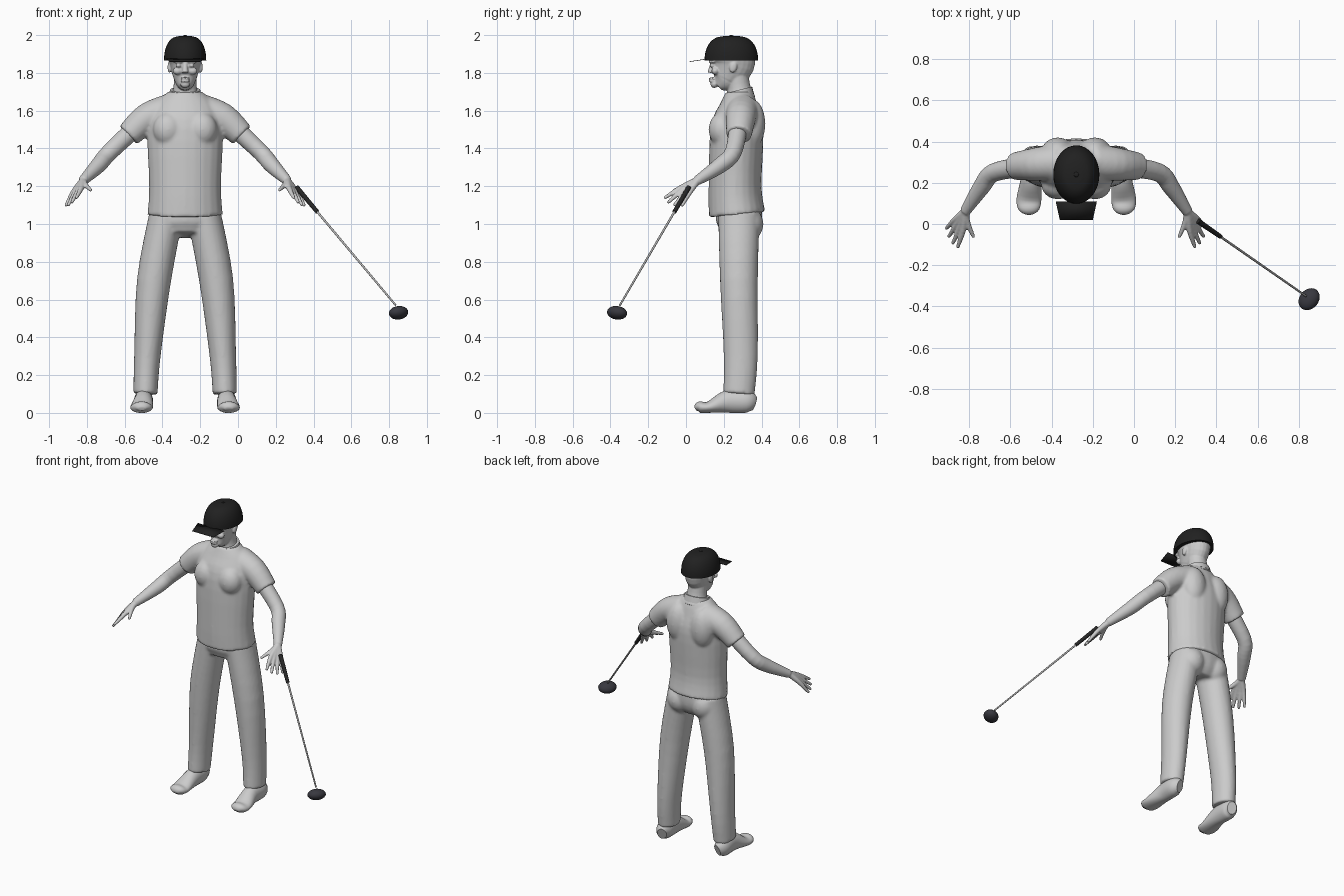
import bpy, bmesh, math
from mathutils import Vector, Matrix

if "Cube" in bpy.data.objects:
    bpy.data.objects.remove(bpy.data.objects["Cube"])

CENTRE = -.28  # the figure's own mirror plane
SIDES = {"left": 1, "right": -1}
ACROSS, UP = Vector((0, 1, 0)), Vector((0, 0, 1))


def material(name, red, green, blue):
    mat = bpy.data.materials.new(name)
    mat.use_nodes = True
    mat.diffuse_color = (red, green, blue, 1)
    shader = mat.node_tree.nodes["Principled BSDF"]
    shader.inputs["Base Color"].default_value = (red, green, blue, 1)
    return mat


grey = material("plain grey", .6, .6, .6)
black = material("cap black", .015, .015, .015)
charcoal = material("grip charcoal", .02, .02, .02)
steel = material("shaft steel", .45, .45, .45)
slate = material("club head slate", .04, .04, .05)


def spline(rings, steps=4):
    """Smooth in-between rings along a Catmull-Rom curve."""
    rings = [Vector(ring) for ring in rings]
    padded = [rings[0], *rings, rings[-1]]
    for before, start, end, after in zip(padded, padded[1:], padded[2:], padded[3:]):
        leave, arrive = (end - before) / 2, (after - start) / 2
        for step in range(steps):
            t = step / steps
            ease = t * t * (3 - 2 * t)
            yield (start.lerp(end, ease) + leave * t * (1 - t) ** 2
                   - arrive * t * t * (1 - t))
    yield rings[-1]


def loft(bm, rings, side=1, reference=ACROSS, sides=24, centre=CENTRE):
    """Closed tube; a ring is x, y, z and one radius, or a width and a depth."""
    rings = list(spline(rings))
    points = [ring.xyz for ring in rings]
    last = len(points) - 1
    loops, faces = [], []
    for i, ring in enumerate(rings):
        along = (points[min(i + 1, last)] - points[max(i - 1, 0)]).normalized()
        wide = reference.cross(along).normalized()
        deep = along.cross(wide)
        loop = []
        for k in range(sides):
            angle = math.tau * k / sides
            p = points[i] + wide * ring[3] * math.cos(angle) + deep * ring[-1] * math.sin(angle)
            loop.append(bm.verts.new((centre + side * p.x, p.y, p.z)))
        loops.append(loop)
    faces += [bm.faces.new(loops[0]), bm.faces.new(loops[-1])]
    for low, high in zip(loops, loops[1:]):
        for k in range(sides):
            faces.append(bm.faces.new((low[k - 1], low[k], high[k], high[k - 1])))
    bmesh.ops.recalc_face_normals(bm, faces=faces)


def blob(bm, location, size, side=1, turn=Matrix(), centre=CENTRE):
    x, y, z = location
    place = Matrix.Translation((centre + side * x, y, z))
    bmesh.ops.create_uvsphere(bm, u_segments=24, v_segments=16, radius=1,
                              matrix=place @ turn @ Matrix.Diagonal((*size, 1)))


def finish(bm, name, mat, voxel=0):
    """Make the object; a voxel size fuses overlapping volumes into one skin."""
    mesh = bpy.data.meshes.new(name)
    bm.to_mesh(mesh)
    bm.free()
    obj = bpy.data.objects.new(name, mesh)
    bpy.context.collection.objects.link(obj)
    mesh.materials.append(mat)
    if voxel:
        fuse = obj.modifiers.new("fuse", "REMESH")
        fuse.mode, fuse.voxel_size, fuse.use_smooth_shade = "VOXEL", voxel, True
        soften = obj.modifiers.new("soften", "SMOOTH")
        soften.iterations = 4
    else:
        bpy.ops.object.select_all(action="DESELECT")
        obj.select_set(True)
        bpy.context.view_layer.objects.active = obj
        bpy.ops.object.shade_smooth_by_angle(angle=math.radians(40))
    return obj


# Shirt: trunk, sleeves, chest and shoulder blades
bm = bmesh.new()
loft(bm, [(0, .27, 1.05, .2, .15), (0, .26, 1.2, .19, .14), (0, .27, 1.5, .2, .14),
          (0, .28, 1.63, .16, .1), (0, .28, 1.7, .09, .07)])
for side in SIDES.values():
    loft(bm, [(.08, .3, 1.6, .09), (.2, .29, 1.56, .08), (.3, .28, 1.47, .067)], side)
    blob(bm, (.09, .19, 1.5), (.08, .07, .09), side)
    blob(bm, (.09, .35, 1.53), (.08, .07, .13), side)
finish(bm, "shirt", grey, voxel=.01)

# Collar: slim band, higher at the back
bm = bmesh.new()
loft(bm, [(0, .28, 1.67, .09, .08), (0, .28, 1.71, .08, .07)])
for vert in bm.verts:
    vert.co.z += (vert.co.y - .28) / 4
finish(bm, "collar", grey)

# Trousers: hips, seat and legs
bm = bmesh.new()
loft(bm, [(0, .28, 1.09, .18, .12), (0, .28, 1, .19, .12), (0, .27, .94, .15, .09)])
for side in SIDES.values():
    blob(bm, (.09, .31, 1), (.09, .1, .1), side)
    loft(bm, [(.21, .28, .1, .064, .083), (.2, .29, .3, .07, .09),
              (.165, .28, .7, .09, .1), (.1, .28, 1.05, .09, .11)], side)
finish(bm, "trousers", grey, voxel=.01)

for label, side in SIDES.items():
    # Shoe, from heel to toe
    bm = bmesh.new()
    loft(bm, [(.21, .36, .05, .03, .04), (.22, .32, .06, .05, .06), (.22, .22, .06, .05, .06),
              (.23, .12, .03, .06, .03), (.23, .07, .03, .05, .03), (.23, .05, .02, .02, .01)],
         side, UP)
    finish(bm, label + "_shoe", grey)

    # Arm
    bm = bmesh.new()
    loft(bm, [(.24, .28, 1.53, .05), (.4, .25, 1.38, .045), (.46, .18, 1.31, .042),
              (.54, .06, 1.23, .026)], side)

    # Hand: the thumb, then four fingers fanned from index to little finger
    wrist = Vector((.54, .06, 1.23))
    digits = [(Vector((.53, .01, 1.21)), Vector((.5, -.06, 1.18)))]
    for finger in range(4):
        fan = finger / 3
        knuckle = Vector((.55, -.03, 1.19)).lerp(Vector((.59, .02, 1.17)), fan)
        tip = Vector((.575, -.11, 1.14)).lerp(Vector((.63, -.02, 1.1)), fan)
        digits.append((knuckle, knuckle.lerp(tip, 1 + math.sin(math.pi * fan) / 5)))
    for knuckle, tip in digits:
        loft(bm, [(*wrist, .02), (*knuckle, .015), (*tip, .009)], side, sides=12)
        blob(bm, tip, (.009, .009, .009), side)
    finish(bm, label + "_arm", grey, voxel=.005)

# Head: neck, skull and jaw, nose, lips, chin
bm = bmesh.new()
loft(bm, [(0, .29, 1.66, .08), (0, .28, 1.72, .062), (0, .27, 1.8, .06)])
loft(bm, [(0, .17, 1.73, .03), (0, .21, 1.77, .06, .08), (0, .24, 1.84, .08, .12),
          (0, .24, 1.9, .09, .12), (0, .24, 1.97, .05, .07)][1:])
loft(bm, [(0, .17, 1.73, .03, .03), (0, .2, 1.76, .055, .07), (0, .22, 1.8, .06, .09)])
loft(bm, [(0, .14, 1.85, .01), (0, .13, 1.8, .018)])
for height in (1.77, 1.757):
    blob(bm, (0, .14, height), (.025, .02, .007))
blob(bm, (0, .15, 1.74), (.025, .02, .02))

# Brows, eyes, cheeks and ears
for side in SIDES.values():
    blob(bm, (.035, .14, 1.86), (.03, .02, .01), side)
    blob(bm, (.035, .14, 1.838), (.015, .015, .009), side)
    blob(bm, (.04, .155, 1.81), (.025, .02, .02), side)
    blob(bm, (.083, .25, 1.83), (.01, .02, .03), side, Matrix.Rotation(-.25, 4, "X"))
finish(bm, "head", grey, voxel=.0045)

# Cap crown: squared dome with a small button
bm = bmesh.new()
dome = []
for step in range(7):
    angle = math.radians(14 * step)
    shrink = math.cos(angle) ** .6
    dome.append((0, .24, 1.866 + .13 * math.sin(angle), .112 * shrink, .142 * shrink))
loft(bm, dome, sides=32)
blob(bm, (0, .24, 1.995), (.012, .012, .005))
finish(bm, "cap_crown", black)

# Cap peak: thin plate, narrower at the front edge
bm = bmesh.new()
back = [bm.verts.new((CENTRE + x, .11, 1.872)) for x in (-.1, .1)]
front = [bm.verts.new((CENTRE + x, .02, 1.858)) for x in (.08, -.08)]
bm.faces.new(front + back)
peak = finish(bm, "cap_peak", black)
peak.modifiers.new("thickness", "SOLIDIFY").thickness = .003

# Club: grip, shaft and rounded head
top, tip = Vector((.31, .015, 1.195)), Vector((.835, -.35, .57))
joint = top.lerp(tip, .21)
for name, start, end, radius, mat in (("club_grip", top, joint, .013, charcoal),
                                      ("club_shaft", joint, tip, .006, steel)):
    bm = bmesh.new()
    loft(bm, [(*start, radius), (*end, radius * .85)], sides=16, centre=0)
    finish(bm, name, mat)
bm = bmesh.new()
tilt = Matrix.Rotation(-.2, 4, "Y") @ Matrix.Rotation(-.2, 4, "X") @ Matrix.Rotation(.9, 4, "Z")
blob(bm, (.85, -.365, .53), (.058, .047, .035), turn=tilt, centre=0)
finish(bm, "club_head", slate)
